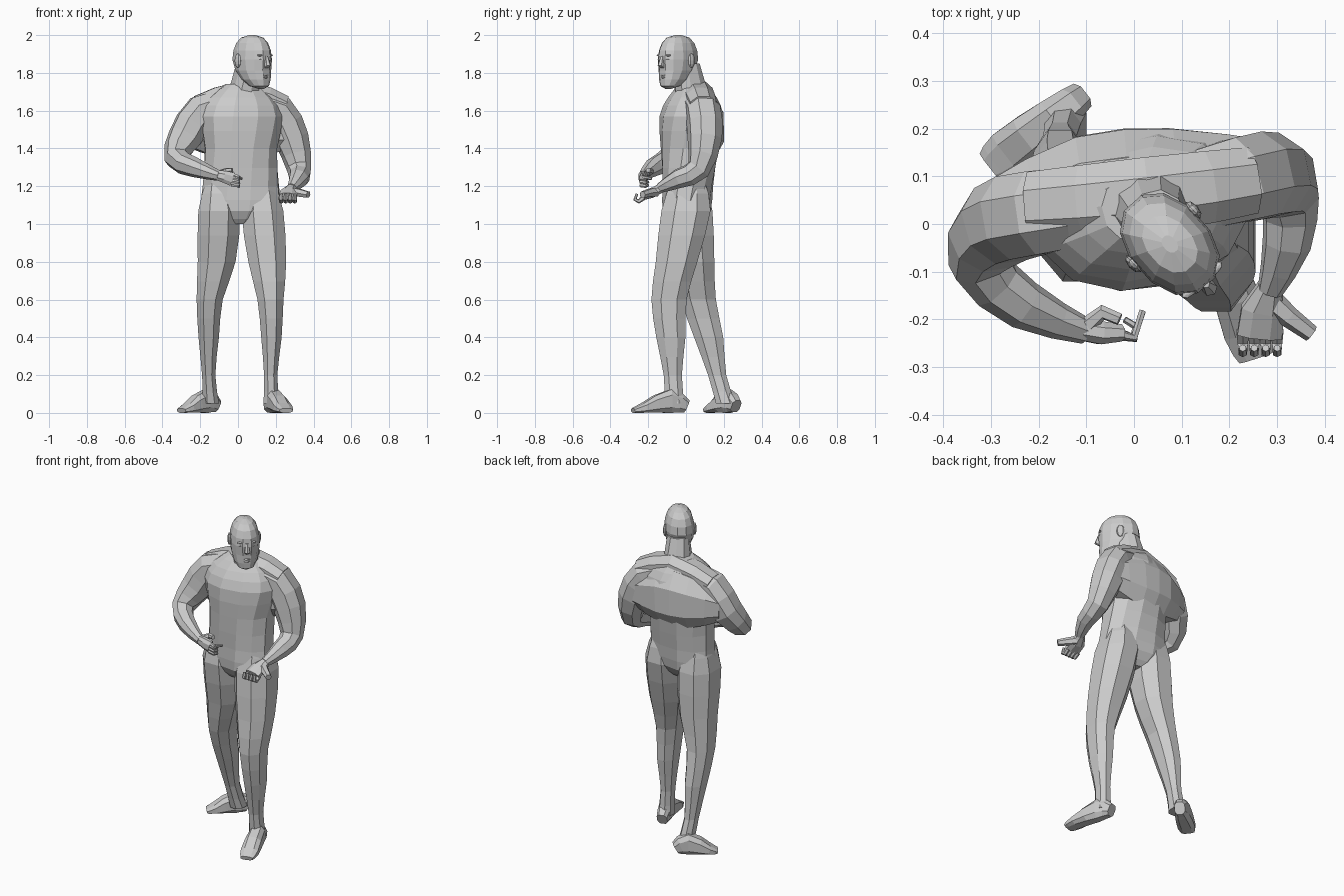
import bpy, bmesh, math
from mathutils import Vector, Matrix

cube = bpy.data.objects.get("Cube")
if cube:
    bpy.data.objects.remove(cube, do_unlink=True)

shade = 0.6
grey = bpy.data.materials.new("plain_grey")
grey.use_nodes = True
grey.diffuse_color = (shade, shade, shade, 1)
grey.node_tree.nodes["Principled BSDF"].inputs["Base Color"].default_value = grey.diffuse_color


def finish(name, bm, place):
    bmesh.ops.recalc_face_normals(bm, faces=bm.faces)
    mesh = bpy.data.meshes.new(name)
    bm.to_mesh(mesh)
    bm.free()
    mesh.materials.append(grey)
    obj = bpy.data.objects.new(name, mesh)
    obj.matrix_world = place
    bpy.context.collection.objects.link(obj)
    return obj


def halved(rings):
    """Add a ring on a smooth curve midway between each pair of rings."""
    rings = [Vector(r) for r in rings]
    result = [rings[0]]
    for i in range(len(rings) - 1):
        a, b = rings[i], rings[i + 1]
        before = rings[max(i - 1, 0)]
        after = rings[min(i + 2, len(rings) - 1)]
        result += [(a + b) / 2 + (a + b - before - after) / 16, b]
    return result


def loft(name, rings, sides=8, ref=None, twist=0, box=0.9, place=Matrix()):
    """Skin rings of (x, y, z, radius_u, radius_v).
    Rings are level, or square to the path when a side direction is given."""
    bm = bmesh.new()
    points = [Vector(r[:3]) for r in rings]
    last = len(points) - 1
    fit = math.cos(math.pi / sides) ** box
    u = Vector(ref) if ref else None
    loops = []
    for i, (p, ring) in enumerate(zip(points, rings)):
        if ref:
            t = Vector()
            if i > 0:
                t += (p - points[i - 1]).normalized()
            if i < last:
                t += (points[i + 1] - p).normalized()
            t.normalize()
            u = (u - t * u.dot(t)).normalized()
            v = t.cross(u)
        else:
            turn = twist * (p.z - 1.3)
            u = Vector((math.cos(turn), math.sin(turn), 0))
            v = Vector((-u.y, u.x, 0))
        loop = []
        for k in range(sides):
            angle = math.tau * (k + 0.5) / sides
            c, s = math.cos(angle), math.sin(angle)
            c = math.copysign(abs(c) ** box, c) / fit
            s = math.copysign(abs(s) ** box, s) / fit
            loop.append(bm.verts.new(p + u * c * ring[3] + v * s * ring[4]))
        loops.append(loop)
    for a, b in zip(loops, loops[1:]):
        for k in range(sides):
            n = (k + 1) % sides
            bm.faces.new((a[k], a[n], b[n], b[k]))
    bm.faces.new(loops[0])
    bm.faces.new(loops[-1])
    return finish(name, bm, place)


def finger(name, path, radius, ref, offset=(0, 0, 0)):
    """Thin bent digit that narrows towards its tip."""
    rings = []
    for i, p in enumerate(path):
        r = radius * (1 - i / 6)
        rings.append((*(Vector(p) + Vector(offset)), r, r))
    loft(name, rings, 6, ref)


across, upright = (1, 0, 0), (0, 0, 1)

# Torso, twisting from the hips to the shoulders
torso_profile = [(1, 0.08, 0.07), (1.07, 0.2, 0.12), (1.2, 0.2, 0.13), (1.4, 0.19, 0.15),
                 (1.57, 0.22, 0.16), (1.67, 0.17, 0.12), (1.74, 0.08, 0.07)]
torso_rings = [(0.015, (z - 1) / 20, z, wide, deep) for z, wide, deep in torso_profile]
loft("torso", halved(torso_rings), 12, twist=0.6)
loft("neck", [(0.03, 0.035, 1.66, 0.085, 0.09), (0.055, 0, 1.85, 0.06, 0.07)], 10, twist=1)

# Broad back and sloping shoulder muscles between the arms
loft("upper_back", halved([
    (-0.27, 0.03, 1.5, 0.09, 0.07), (-0.1, 0.085, 1.51, 0.16, 0.1),
    (0.08, 0.1, 1.51, 0.17, 0.1), (0.28, 0.1, 1.49, 0.09, 0.075)]), 8, upright)
loft("shoulder_slope", halved([
    (-0.21, 0.04, 1.62, 0.06, 0.07), (0.03, 0.06, 1.69, 0.07, 0.08),
    (0.24, 0.09, 1.62, 0.06, 0.07)]), 8, upright)

# Legs share heights and thicknesses; the left steps forward, the right trails
leg_profile = [(1.22, 0.06, 0.09), (1.07, 0.11, 0.13), (0.8, 0.1, 0.11), (0.6, 0.069, 0.093),
               (0.4, 0.054, 0.077), (0.2, 0.035, 0.048), (0.05, 0.043, 0.052)]
leg_centres = {
    "left_leg": [(0.13, 0.01), (0.13, 0), (0.155, -0.05), (0.172, -0.09),
                 (0.177, -0.08), (0.173, -0.07), (0.178, -0.06)],
    "right_leg": [(-0.11, 0.01), (-0.1, 0.01), (-0.113, 0.04), (-0.15, 0.065),
                  (-0.155, 0.12), (-0.155, 0.165), (-0.143, 0.21)],
}
for name, centres in leg_centres.items():
    loft(name, halved([(*c, *r) for c, r in zip(centres, leg_profile)]))

# Feet, each from heel to toe with a flat sole
foot_profile = [(0, 0.03, 0.035), (0.3, 0.042, 0.062), (0.8, 0.05, 0.026), (1, 0.036, 0.012)]
for name, heel, toe in (("left_foot", (0.165, 0), (0.255, -0.28)),
                        ("right_foot", (-0.115, 0.265), (-0.3, 0.12))):
    heel, toe = Vector(heel), Vector(toe)
    along = toe - heel
    rings = [(*(heel + along * f), high, wide, high) for f, wide, high in foot_profile]
    foot = loft(name, halved(rings), ref=(-along.y, along.x, 0), box=0.7)
    for vert in foot.data.vertices:
        vert.co.z = max(vert.co.z, 0)

# Arms share thicknesses from shoulder to elbow to wrist
arm_radii = (0.08, 0.088, 0.085, 0.06, 0.048, 0.025)
arm_paths = {
    "left_arm": [(0.1, 0.06, 1.62), (0.21, 0.09, 1.595), (0.285, 0.1, 1.45),
                 (0.325, 0.065, 1.29), (0.32, -0.04, 1.24), (0.285, -0.14, 1.19)],
    "right_arm": [(-0.08, 0.04, 1.62), (-0.195, 0.025, 1.595), (-0.28, 0, 1.46),
                  (-0.325, -0.08, 1.35), (-0.23, -0.17, 1.3), (-0.1, -0.225, 1.255)],
}
for name, path in arm_paths.items():
    loft(name, halved([(*p, r, r) for p, r in zip(path, arm_radii)]), ref=(0, 1, 0))

# Left hand, palm turned up with curled fingers
loft("left_palm", [(0.285, -0.13, 1.19, 0.025, 0.024), (0.27, -0.18, 1.165, 0.045, 0.026),
                   (0.263, -0.235, 1.145, 0.047, 0.02)], ref=across)
left_curl = [(0.228, -0.225, 1.14), (0.228, -0.25, 1.12), (0.228, -0.27, 1.13), (0.228, -0.26, 1.16)]
for i in range(4):
    finger(f"left_finger_{i}", left_curl, 0.013, across, (i * 0.024, 0, 0))
finger("left_thumb", [(0.285, -0.16, 1.17), (0.325, -0.195, 1.165), (0.372, -0.23, 1.155)],
       0.024, upright)

# Right hand, held across the body with the fingers hooked inward
loft("right_palm", [(-0.11, -0.222, 1.258, 0.022, 0.026), (-0.07, -0.228, 1.25, 0.024, 0.032),
                    (-0.03, -0.228, 1.237, 0.018, 0.036)], ref=(0, 1, 0))
right_curl = [(-0.035, -0.23, 1.21), (0, -0.238, 1.205), (0.004, -0.215, 1.2), (-0.02, -0.2, 1.205)]
for i in range(3):
    finger(f"right_finger_{i}", right_curl, 0.012, upright, (0, 0, i * 0.018))
finger("right_index_finger", [(-0.035, -0.23, 1.263), (0, -0.238, 1.25), (0.018, -0.182, 1.24)],
       0.01, upright)
finger("right_thumb", [(-0.1, -0.215, 1.265), (-0.065, -0.185, 1.28), (-0.03, -0.2, 1.285)],
       0.017, upright)

# Head: an egg with the jaw drawn forward, turned towards the left
turned = Matrix.Translation((0.075, -0.042, 0)) @ Matrix.Rotation(math.radians(42), 4, "Z")
head_rings = []
for i in range(9):
    angle = 0.95 * math.pi * (i / 8 - 0.5)
    up, size = math.sin(angle), math.cos(angle) ** 0.7
    jaw = min(up, 0)
    z = 1.87 + 0.13 * up + 0.025 * jaw
    head_rings.append((0, -0.07 * jaw * jaw, z, 0.082 * size, 0.116 * size * (1 + jaw / 4)))
loft("head", head_rings, 12, place=turned)
loft("nose", [(0, -0.11, 1.89, 0.008, 0.01), (0, -0.122, 1.84, 0.015, 0.017),
              (0, -0.106, 1.825, 0.012, 0.01)], 6, place=turned)


def ball(name, size, where):
    """Squashed ball placed on the turned head."""
    bm = bmesh.new()
    bmesh.ops.create_uvsphere(bm, u_segments=8, v_segments=6, radius=1)
    shape = Matrix.Translation(where) @ Matrix.Diagonal((*size, 1))
    bmesh.ops.transform(bm, matrix=shape, verts=bm.verts)
    finish(name, bm, turned)


# Face details and ears
ball("upper_lip", (0.024, 0.01, 0.006), (0, -0.105, 1.79))
ball("lower_lip", (0.021, 0.01, 0.007), (0, -0.105, 1.777))
for side, s in (("left", 1), ("right", -1)):
    ball(f"{side}_eye", (0.013, 0.01, 0.007), (s * 0.031, -0.102, 1.872))
    ball(f"{side}_brow", (0.024, 0.01, 0.006), (s * 0.032, -0.102, 1.893))
    ball(f"{side}_ear", (0.012, 0.023, 0.038), (s * 0.084, 0.02, 1.865))
